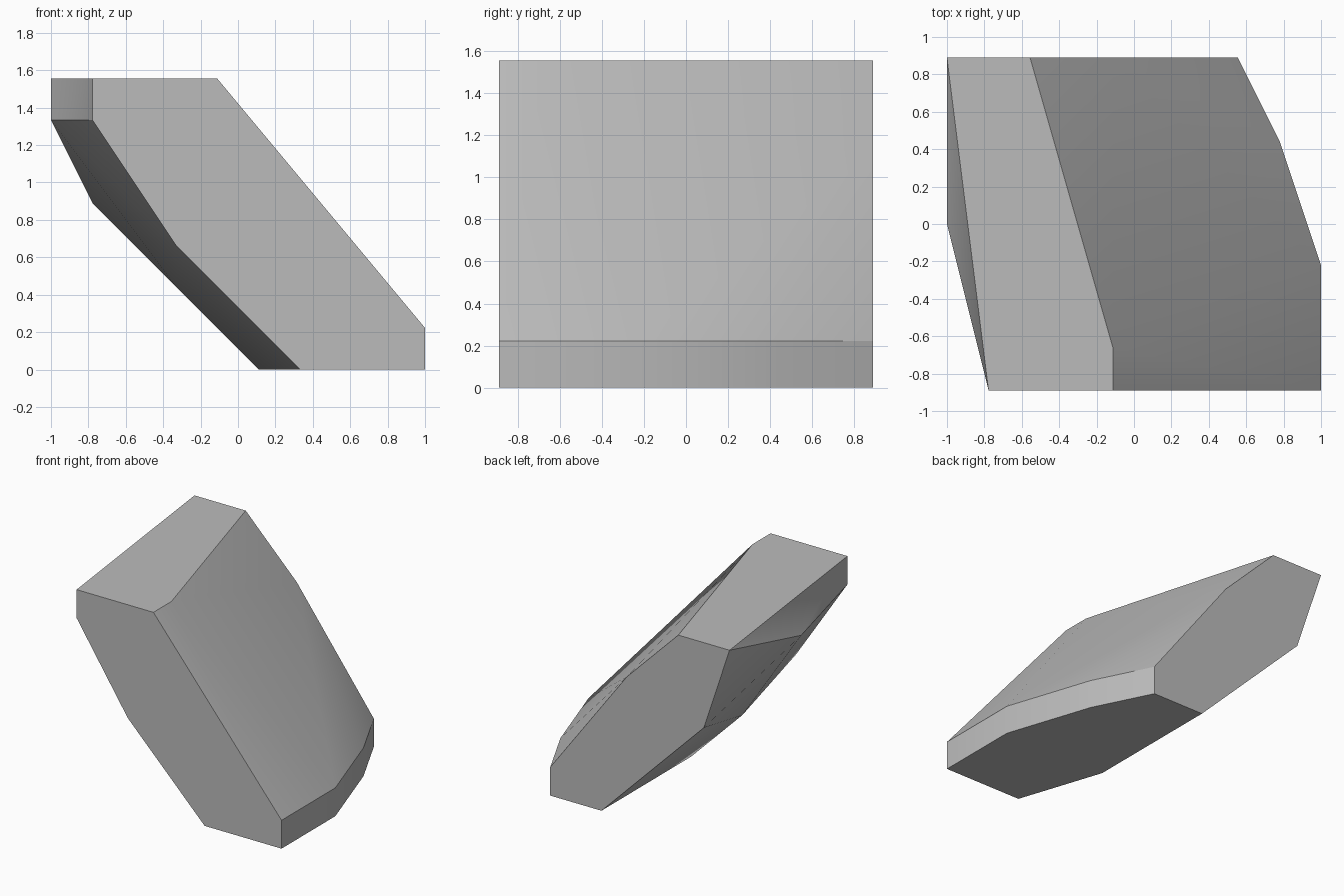
import bpy
import bmesh
import math

default_cube = bpy.data.objects.get("Cube")
if default_cube:
    bpy.data.objects.remove(default_cube, do_unlink=True)

# The stone is laid out on a lattice nine units long, eight deep, seven high
LENGTH, DEPTH = 9, 8
UNIT = 2 / LENGTH


def lattice(x, y, z):
    """Convert lattice units to the centred model frame."""
    return ((x - LENGTH / 2) * UNIT, (y - DEPTH / 2) * UNIT, z * UNIT)


def make_material(name, colour):
    material = bpy.data.materials.new(name)
    material.use_nodes = True
    material.diffuse_color = colour
    shader = material.node_tree.nodes["Principled BSDF"]
    shader.inputs["Base Color"].default_value = colour
    shader.inputs["Roughness"].default_value = 0.8
    return material


# Flat end profiles as (x, z)
front_profile = [(1, 7), (4, 7), (9, 1), (9, 0), (6, 0), (3, 3), (1, 6)]
back_profile = [(0, 7), (2, 7), (4, 5), (7, 1), (7, 0), (5, 0), (1, 4)]

# Upright rim on the low side as (x, y), one unit tall
rim_corners = [(9, 3), (8, 6)]

# Corners between the two ends: top edge, high side, underside
middle_corners = [(4, 1, 7), (0, 4, 6), (3, 3, 2), (5, 3, 0)]

corners = [(x, 0, z) for x, z in front_profile]
corners += [(x, DEPTH, z) for x, z in back_profile]
corners += [(x, y, z) for x, y in rim_corners for z in (0, 1)]
corners += middle_corners

# Wrap the corners in a convex skin and merge its coplanar facets
bm = bmesh.new()
for corner in corners:
    bm.verts.new(lattice(*corner))
bmesh.ops.convex_hull(bm, input=bm.verts[:])
bmesh.ops.dissolve_limit(bm, angle_limit=math.radians(0.5),
                         verts=bm.verts[:], edges=bm.edges[:])
bmesh.ops.recalc_face_normals(bm, faces=bm.faces[:])

mesh = bpy.data.meshes.new("leaning_stone")
bm.to_mesh(mesh)
bm.free()
mesh.materials.append(make_material("stone grey", (0.5, 0.5, 0.5, 1)))

stone = bpy.data.objects.new("leaning_stone", mesh)
bpy.context.collection.objects.link(stone)

# Soften the shallow facets and keep the strong edges crisp
bpy.ops.object.select_all(action="DESELECT")
stone.select_set(True)
bpy.context.view_layer.objects.active = stone
bpy.ops.object.shade_smooth_by_angle(angle=math.radians(30))
